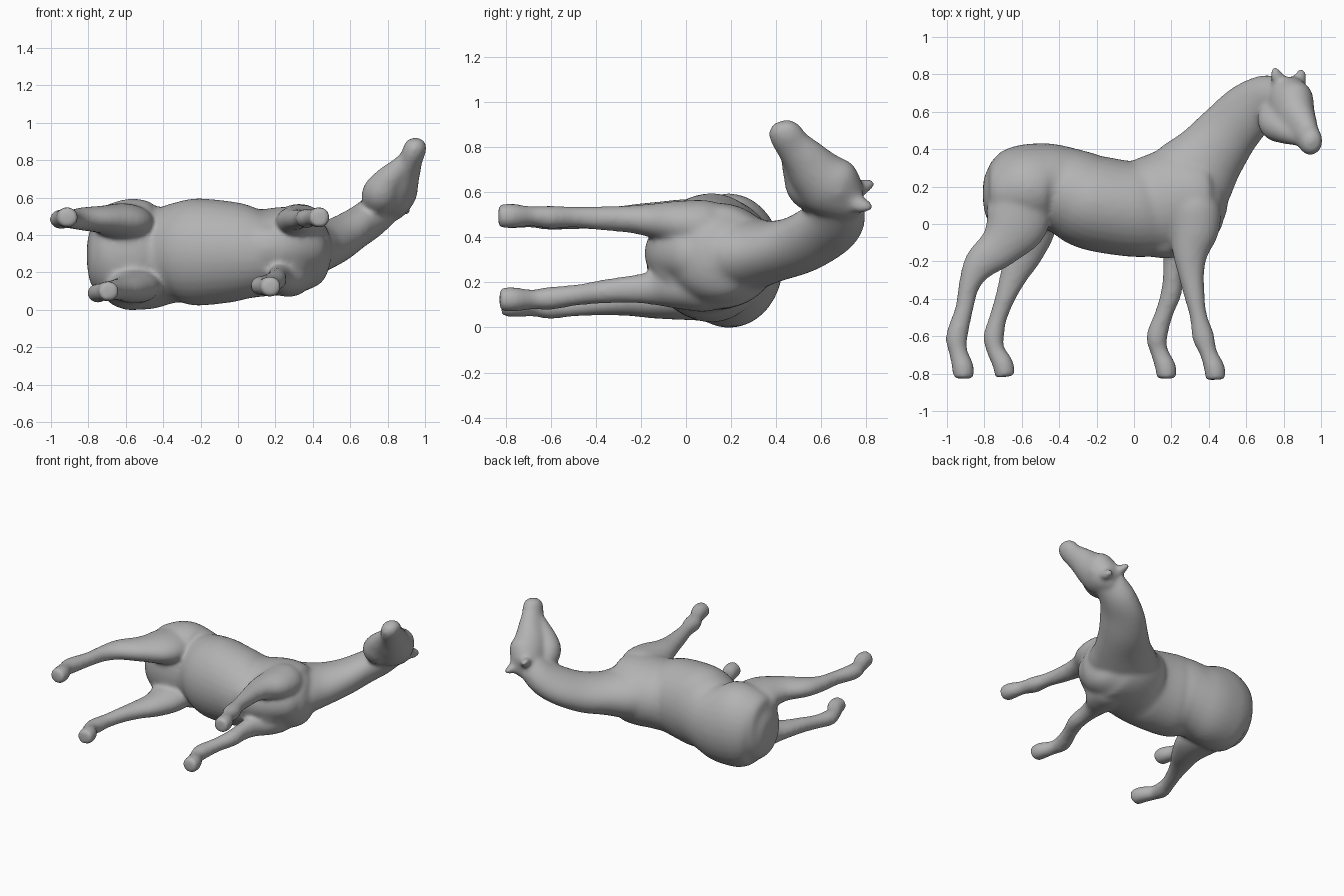
import bpy, bmesh, math
from mathutils import Vector, Matrix

cube = bpy.data.objects.get("Cube")
if cube:
    bpy.data.objects.remove(cube, do_unlink=True)

coat = bpy.data.materials.new("grey_coat")
coat.use_nodes = True
GREY = (0.45, 0.45, 0.45, 1)
coat.diffuse_color = GREY
coat.node_tree.nodes["Principled BSDF"].inputs["Base Color"].default_value = GREY

SIDE = (0, 0, 1)            # the animal lies on its side, so its width runs along z
HEAD_SIDE = (-0.81, 0, 0.59)
SEGMENTS, STEPS = 32, 5
bm = bmesh.new()


def spline(a, b, c, d, t):
    """Catmull-Rom blend of four stations."""
    return [0.5 * (2 * q + (r - p) * t + (2 * p - 5 * q + 4 * r - s) * t * t
                   + (3 * q - p - 3 * r + s) * t ** 3) for p, q, r, s in zip(a, b, c, d)]


def loft(stations, side=SIDE):
    """Skin ellipses along stations (x, y, z, depth radius, width radius[, side vector])."""
    st = [list(s[:5]) + list(s[5] if len(s) > 5 else side) for s in stations]
    n = len(st)
    pts = []
    for i in range(n - 1):
        ring = (st[max(i - 1, 0)], st[i], st[i + 1], st[min(i + 2, n - 1)])
        pts += [spline(*ring, k / STEPS) for k in range(STEPS)]
    pts.append(st[-1])
    rings = []
    for i, p in enumerate(pts):
        tangent = (Vector(pts[min(i + 1, len(pts) - 1)][:3]) - Vector(pts[max(i - 1, 0)][:3])).normalized()
        w = Vector(p[5:8])
        w = (w - tangent * w.dot(tangent)).normalized()
        d = tangent.cross(w)
        ring = []
        for k in range(SEGMENTS):
            a = 2 * math.pi * k / SEGMENTS
            ring.append(bm.verts.new(Vector(p[:3]) + d * (p[3] * math.cos(a)) + w * (p[4] * math.sin(a))))
        rings.append(ring)
    faces = [bm.faces.new(rings[0][::-1]), bm.faces.new(rings[-1])]
    for r0, r1 in zip(rings, rings[1:]):
        for k in range(SEGMENTS):
            j = (k + 1) % SEGMENTS
            faces.append(bm.faces.new((r0[k], r0[j], r1[j], r1[k])))
    bmesh.ops.recalc_face_normals(bm, faces=faces)


# Torso from rump to chest
loft([(-0.798, 0.165, 0.30, 0.04, 0.05), (-0.786, 0.165, 0.30, 0.105, 0.12),
      (-0.75, 0.165, 0.30, 0.168, 0.205), (-0.68, 0.17, 0.305, 0.215, 0.264),
      (-0.57, 0.19, 0.303, 0.237, 0.299), (-0.46, 0.204, 0.292, 0.230, 0.284),
      (-0.37, 0.184, 0.298, 0.232, 0.259), (-0.30, 0.157, 0.31, 0.243, 0.271),
      (-0.20, 0.115, 0.315, 0.255, 0.287), (0.0, 0.083, 0.315, 0.256, 0.266),
      (0.12, 0.10, 0.31, 0.273, 0.235), (0.25, 0.13, 0.32, 0.285, 0.236),
      (0.35, 0.145, 0.325, 0.25, 0.232), (0.42, 0.15, 0.32, 0.197, 0.197),
      (0.475, 0.155, 0.32, 0.125, 0.14), (0.503, 0.16, 0.32, 0.04, 0.05)])

# Breast between the front legs
loft([(0.0, -0.04, 0.335, 0.06, 0.07), (0.10, -0.075, 0.335, 0.093, 0.12),
      (0.20, -0.08, 0.335, 0.10, 0.125), (0.30, -0.05, 0.335, 0.10, 0.12),
      (0.40, 0.02, 0.33, 0.09, 0.11), (0.45, 0.08, 0.33, 0.05, 0.07)])

# Neck, bending sideways towards the head
loft([(0.19, 0.10, 0.32, 0.21, 0.19), (0.31, 0.24, 0.33, 0.237, 0.177),
      (0.42, 0.375, 0.342, 0.192, 0.139),
      (0.52, 0.50, 0.372, 0.168, 0.122, (-0.3, 0, 1)), (0.62, 0.605, 0.43, 0.156, 0.109, (-0.5, 0, 0.85)),
      (0.71, 0.665, 0.49, 0.135, 0.105, (-0.7, 0, 0.7)), (0.79, 0.68, 0.56, 0.11, 0.10, HEAD_SIDE)])

# Head from poll to muzzle
loft([(0.80, 0.77, 0.545, 0.04, 0.05), (0.815, 0.735, 0.56, 0.092, 0.092),
      (0.845, 0.65, 0.625, 0.145, 0.115), (0.87, 0.587, 0.685, 0.125, 0.105),
      (0.905, 0.53, 0.755, 0.10, 0.082), (0.935, 0.477, 0.815, 0.082, 0.063),
      (0.953, 0.447, 0.86, 0.077, 0.062), (0.963, 0.432, 0.897, 0.064, 0.055),
      (0.967, 0.425, 0.921, 0.03, 0.026)], HEAD_SIDE)

# Jaw
loft([(0.735, 0.63, 0.545, 0.04, 0.05), (0.75, 0.595, 0.575, 0.075, 0.085),
      (0.772, 0.54, 0.63, 0.092, 0.098), (0.808, 0.51, 0.69, 0.078, 0.082),
      (0.86, 0.485, 0.75, 0.062, 0.062), (0.90, 0.465, 0.79, 0.05, 0.05)], HEAD_SIDE)

# Ears
for base, tip in (((0.79, 0.755, 0.615), (0.757, 0.834, 0.652)),
                  ((0.89, 0.755, 0.555), (0.912, 0.828, 0.537))):
    mid = [(a + b) / 2 for a, b in zip(base, tip)]
    loft([(*base, 0.038, 0.04), (*mid, 0.03, 0.038), (*tip, 0.016, 0.022)], HEAD_SIDE)

# Eyes
for eye in ((0.938, 0.68, 0.605), (0.80, 0.675, 0.70)):
    bmesh.ops.create_uvsphere(bm, u_segments=16, v_segments=10, radius=0.027,
                              matrix=Matrix.Translation(eye))

# Upper hind leg
loft([(-0.58, 0.24, 0.43, 0.09, 0.09), (-0.60, 0.14, 0.45, 0.155, 0.12),
      (-0.62, 0.01, 0.475, 0.172, 0.102), (-0.70, -0.11, 0.488, 0.12, 0.077),
      (-0.812, -0.21, 0.492, 0.09, 0.063), (-0.87, -0.32, 0.49, 0.058, 0.053),
      (-0.898, -0.45, 0.49, 0.049, 0.048), (-0.938, -0.60, 0.49, 0.059, 0.052),
      (-0.930, -0.68, 0.495, 0.05, 0.047), (-0.905, -0.765, 0.50, 0.059, 0.056),
      (-0.903, -0.825, 0.50, 0.054, 0.052)])

# Lower hind leg
loft([(-0.56, 0.24, 0.17, 0.09, 0.09), (-0.56, 0.14, 0.155, 0.15, 0.12),
      (-0.55, -0.01, 0.133, 0.145, 0.095), (-0.575, -0.14, 0.12, 0.107, 0.075),
      (-0.628, -0.26, 0.115, 0.078, 0.058), (-0.675, -0.38, 0.11, 0.056, 0.051),
      (-0.717, -0.50, 0.10, 0.048, 0.047), (-0.74, -0.60, 0.095, 0.056, 0.052),
      (-0.731, -0.67, 0.10, 0.049, 0.047), (-0.690, -0.75, 0.105, 0.057, 0.055),
      (-0.680, -0.815, 0.105, 0.054, 0.052)])

# Upper front leg
loft([(0.33, 0.19, 0.42, 0.08, 0.09), (0.335, 0.09, 0.45, 0.135, 0.12),
      (0.335, -0.02, 0.47, 0.132, 0.10), (0.312, -0.14, 0.48, 0.10, 0.077),
      (0.314, -0.25, 0.487, 0.073, 0.061), (0.331, -0.37, 0.49, 0.057, 0.054),
      (0.354, -0.49, 0.495, 0.047, 0.047), (0.380, -0.60, 0.495, 0.06, 0.052),
      (0.407, -0.685, 0.50, 0.047, 0.045), (0.440, -0.77, 0.50, 0.057, 0.056),
      (0.446, -0.83, 0.50, 0.054, 0.052)])

# Lower front leg
loft([(0.29, 0.19, 0.21, 0.08, 0.09), (0.28, 0.09, 0.195, 0.13, 0.12),
      (0.265, -0.02, 0.185, 0.12, 0.10), (0.234, -0.14, 0.18, 0.07, 0.075),
      (0.219, -0.25, 0.175, 0.054, 0.061), (0.210, -0.36, 0.165, 0.056, 0.054),
      (0.169, -0.48, 0.15, 0.049, 0.047), (0.132, -0.60, 0.135, 0.057, 0.052),
      (0.145, -0.68, 0.13, 0.048, 0.045), (0.179, -0.765, 0.13, 0.057, 0.056),
      (0.184, -0.825, 0.13, 0.054, 0.052)])

# Fuse the parts into one smooth skin
rough = bpy.data.meshes.new("rough_parts")
bm.to_mesh(rough)
bm.free()
horse = bpy.data.objects.new("horse", rough)
bpy.context.collection.objects.link(horse)
remesh = horse.modifiers.new("Fuse", 'REMESH')
remesh.mode = 'VOXEL'
remesh.voxel_size = 0.012
relax = horse.modifiers.new("Relax", 'SMOOTH')
relax.factor = 0.5
relax.iterations = 18
skin = bpy.data.meshes.new_from_object(horse.evaluated_get(bpy.context.evaluated_depsgraph_get()))
horse.modifiers.clear()
horse.data = skin
skin.name = "horse"

# Centre it and rest it on the ground
lo = Vector([min(v.co[i] for v in skin.vertices) for i in range(3)])
hi = Vector([max(v.co[i] for v in skin.vertices) for i in range(3)])
skin.transform(Matrix.Translation((-(lo.x + hi.x) / 2, -(lo.y + hi.y) / 2, -lo.z)))
skin.materials.clear()
skin.materials.append(coat)
skin.polygons.foreach_set("use_smooth", [True] * len(skin.polygons))
skin.update()
